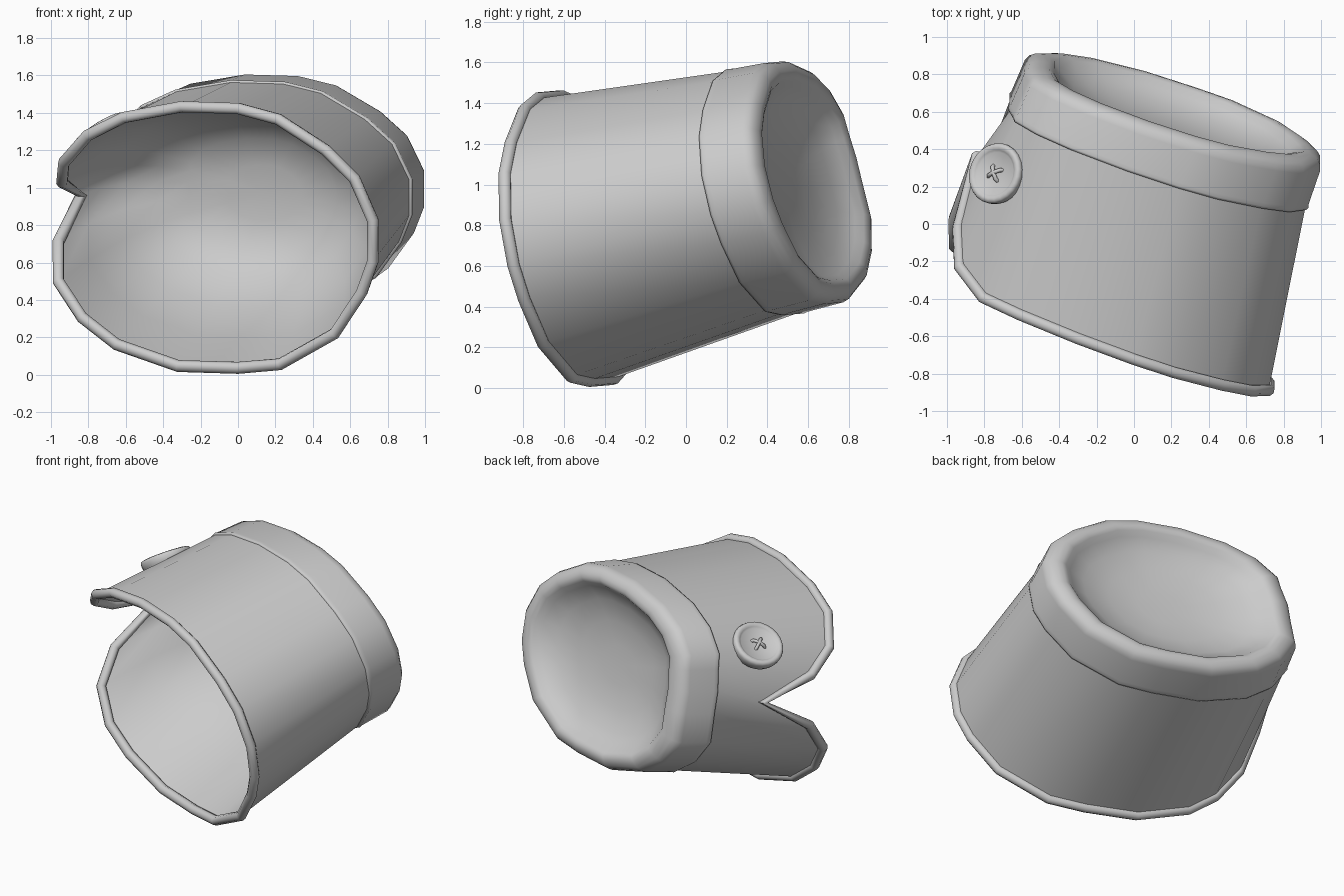
import bpy, bmesh, math
from mathutils import Vector

cube = bpy.data.objects.get("Cube")
if cube:
    bpy.data.objects.remove(cube, do_unlink=True)

fabric = bpy.data.materials.new("light grey")
fabric.use_nodes = True
fabric.diffuse_color = (0.6, 0.6, 0.6, 1)
fabric.node_tree.nodes["Principled BSDF"].inputs["Base Color"].default_value = (0.6, 0.6, 0.6, 1)

# Outline of the front opening (x, z), running from the upper flap tip to the lower flap tip
OUTLINE = [(-.97, 1.04), (-.96, 1.15), (-.83, 1.30), (-.63, 1.40), (-.31, 1.46), (0, 1.45),
           (.22, 1.39), (.48, 1.22), (.64, 1.06), (.74, .83), (.74, .6), (.68, .43),
           (.53, .20), (.23, .03), (0, .01), (-.33, .02), (-.67, .14), (-.86, .29),
           (-.99, .49), (-.99, .71)]
CENTER = Vector((-.125, .735))
HALF = Vector((.87, .727))
UNIT = [((x - CENTER.x) / HALF.x, (z - CENTER.y) / HALF.y) for x, z in OUTLINE]
UNIT.append((-1.0, .2))          # column that ends in the notch


class Section:
    """Tilted cross-section: centre, half sizes and slopes of its plane."""
    def __init__(self, center, half, slope):
        self.c, self.h, self.s = Vector(center), half, slope

    def point(self, u, v, scale):
        dx, dz = u * self.h[0] * scale, v * self.h[1] * scale
        return self.c + Vector((dx, self.s[0] * dx + self.s[1] * dz, dz))

    def ring(self, scale=1.0):
        return [self.point(u, v, scale) for u, v in UNIT]


front = Section((-.12, -.555, .735), (.845, .70), (-.376, -.18))
seam = Section((.13, .37, .965), (.79, .60), (-.34, -.23))
back = Section((.225, .615, 1.02), (.785, .59), (-.33, -.25))


def band_ring(t, scale):
    """Ring between the seam (0) and the back opening (1)."""
    return [p.lerp(q, t) for p, q in zip(seam.ring(scale), back.ring(scale))]


def lining_ring(t, scale):
    """Ring between the front edge (0) and the seam (1), drawn in towards the axis."""
    axis = front.c.lerp(seam.c, t)
    return [axis.lerp(p.lerp(q, t), scale) for p, q in zip(edge, seam.ring())]


def finish(obj, angle=60):
    obj.data.materials.append(fabric)
    bpy.ops.object.select_all(action="DESELECT")
    obj.select_set(True)
    bpy.context.view_layer.objects.active = obj
    bpy.ops.object.shade_smooth_by_angle(angle=math.radians(angle))
    return obj


def loft(name, rings, angle=60, cap=True):
    """Skin a list of equal rings and optionally close the last one with a fan."""
    bm = bmesh.new()
    rows = [[bm.verts.new(p) for p in ring] for ring in rings]
    n = len(rows[0])
    for a, b in zip(rows, rows[1:]):
        for i in range(n):
            j = (i + 1) % n
            bm.faces.new((a[i], a[j], b[j], b[i]))
    if cap:
        tip = bm.verts.new(sum((v.co for v in rows[-1]), Vector()) / n)
        for i in range(n):
            bm.faces.new((rows[-1][i], rows[-1][(i + 1) % n], tip))
    bmesh.ops.recalc_face_normals(bm, faces=bm.faces)
    mesh = bpy.data.meshes.new(name)
    bm.to_mesh(mesh)
    bm.free()
    obj = bpy.data.objects.new(name, mesh)
    bpy.context.collection.objects.link(obj)
    return finish(obj, angle)


def tube(name, points, radius, closed):
    """Round cord through the points, turned into a mesh."""
    curve = bpy.data.curves.new(name, "CURVE")
    curve.dimensions = "3D"
    curve.bevel_depth, curve.bevel_resolution = radius, 2
    curve.use_fill_caps = not closed
    spline = curve.splines.new("POLY")
    spline.points.add(len(points) - 1)
    for p, co in zip(spline.points, points):
        p.co = (*co, 1)
    spline.use_cyclic_u = closed
    obj = bpy.data.objects.new(name, curve)
    bpy.context.collection.objects.link(obj)
    bpy.ops.object.select_all(action="DESELECT")
    obj.select_set(True)
    bpy.context.view_layer.objects.active = obj
    bpy.ops.object.convert(target="MESH")
    return finish(bpy.context.object)


# Front edge: flap corners swing back towards the notch
edge = front.ring()
edge[0].y, edge[1].y = -.02, -.23
edge[-3].y, edge[-2].y = -.12, .03
edge[-1] = Vector((-.84, .36, .96))

# Outer wall, bowl-shaped inner lining and the corded edge
loft("sleeve", [edge, seam.ring()], 100, cap=False)
loft("lining", [edge, lining_ring(.4, .95), lining_ring(.7, .85), lining_ring(.9, .68),
                lining_ring(1, .5), band_ring(.14, .25)], 100)
tube("edge_piping", edge, .032, True)

# Band with a rounded lip and a dished end
PROFILE = [(-.02, .99), (-.02, 1.012), (.03, 1.018), (.1, 1.012), (.8, 1.01), (.92, .995),
           (1.0, .965), (1.05, .92), (1.06, .875), (1.01, .835), (.88, .79), (.68, .66),
           (.52, .44), (.46, .2)]
loft("cuff_band", [band_ring(t, s) for t, s in PROFILE], 100)

# Button on the upper flap
normal = Vector((-.54, .2, .83)).normalized()
side = normal.cross(Vector((.31, .86, .15))).normalized()
along = normal.cross(side)
origin = Vector((-.725, .265, 1.275))


def on_button(a, r, h):
    return origin + side * math.cos(a) * r + along * math.sin(a) * r + normal * h


BUTTON = [(.15, -.03), (.162, 0), (.165, .03), (.158, .045), (.14, .05), (.125, .04), (.115, .032)]
loft("button", [[on_button(math.tau * i / 24, r, h) for i in range(24)] for r, h in BUTTON])

# Crossed thread stitches
for k in range(2):
    a = math.pi * (.25 + k / 2)
    path = [on_button(a, r, h) for r, h in
            ((-.045, .027), (-.035, .044), (0, .051), (.035, .044), (.045, .027))]
    tube("thread_stitch", path, .011, False)
